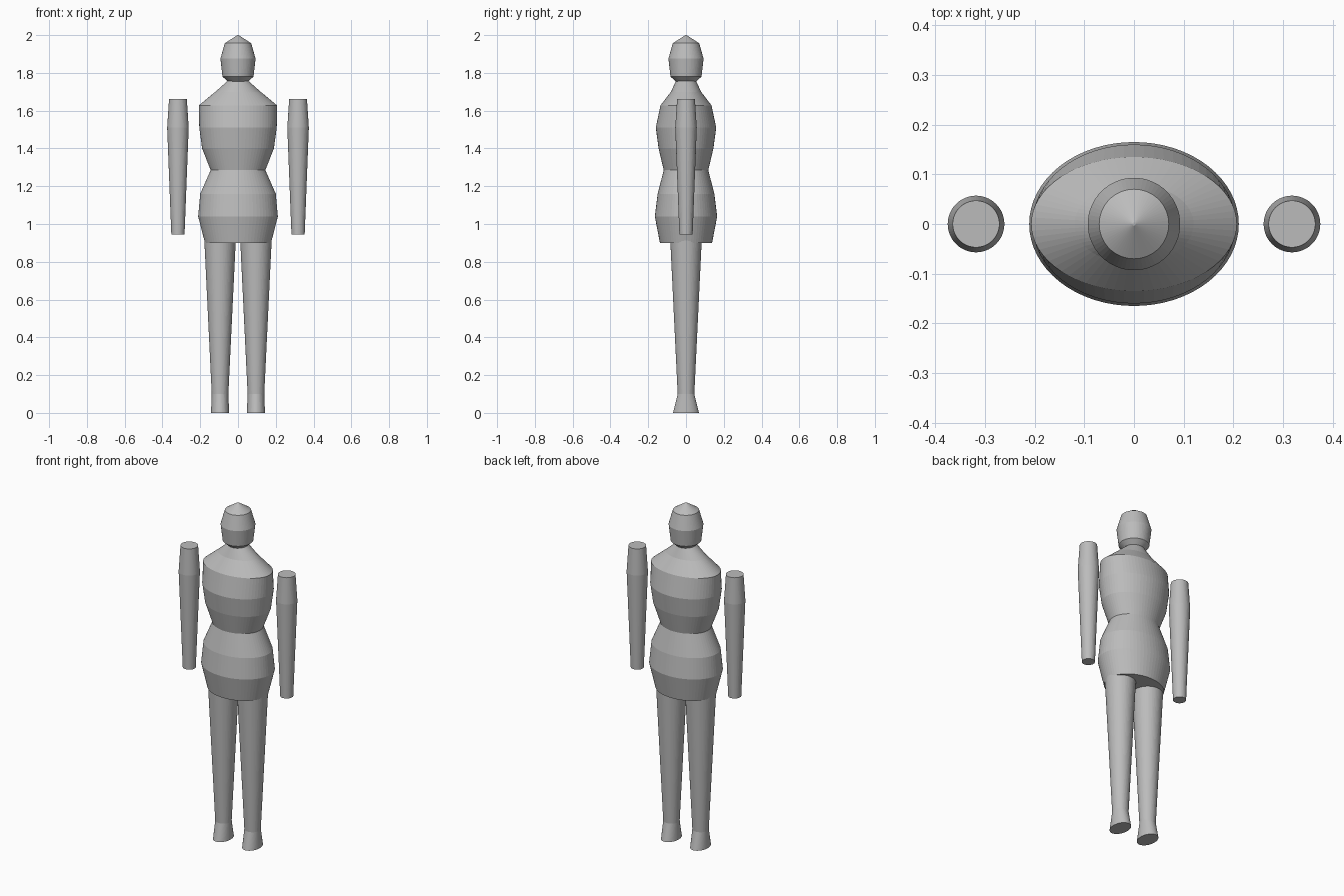
import bpy
import bmesh
from math import cos, sin, tau

SIDES = 64

cube = bpy.data.objects.get("Cube")
if cube:
    bpy.data.objects.remove(cube, do_unlink=True)

grey = bpy.data.materials.new("plain grey")
grey.use_nodes = True
colour = (0.5, 0.5, 0.5, 1)
grey.diffuse_color = colour
grey.node_tree.nodes["Principled BSDF"].inputs["Base Color"].default_value = colour


def loft(name, rings, x=0.0):
    """Skin a capped stack of ellipses, each given as (z, x radius, y radius)."""
    bm = bmesh.new()
    loops = [[bm.verts.new((rx * cos(tau * i / SIDES), ry * sin(tau * i / SIDES), z))
              for i in range(SIDES)] for z, rx, ry in rings]
    for low, high in zip(loops, loops[1:]):
        for i in range(SIDES):
            j = (i + 1) % SIDES
            bm.faces.new((low[i], low[j], high[j], high[i]))
    bm.faces.new(loops[0][::-1])
    bm.faces.new(loops[-1])
    mesh = bpy.data.meshes.new(name)
    bm.to_mesh(mesh)
    bm.free()
    mesh.materials.append(grey)
    obj = bpy.data.objects.new(name, mesh)
    obj.location.x = x
    bpy.context.collection.objects.link(obj)
    return obj


# Hips, waist, chest, shoulders and neck
loft("torso", [
    (0.90, 0.175, 0.138), (1.04, 0.211, 0.165), (1.16, 0.20, 0.15),
    (1.285, 0.145, 0.118), (1.40, 0.19, 0.145), (1.51, 0.205, 0.16),
    (1.628, 0.207, 0.135), (1.70, 0.12, 0.08), (1.76, 0.052, 0.052),
])

# Head with a pointed crown
loft("head", [
    (1.753, 0.052, 0.052), (1.78, 0.082, 0.082), (1.875, 0.093, 0.093),
    (1.957, 0.07, 0.07), (2.0, 0.003, 0.003),
])

# Limbs, one pair per side
for side, s in (("left", 1), ("right", -1)):
    loft(side + "_arm", [
        (0.945, 0.035, 0.035), (1.51, 0.057, 0.057), (1.663, 0.047, 0.047),
    ], 0.318 * s)
    loft(side + "_leg", [
        (0.0, 0.048, 0.069), (0.10, 0.044, 0.044), (0.93, 0.084, 0.084),
    ], 0.095 * s)
